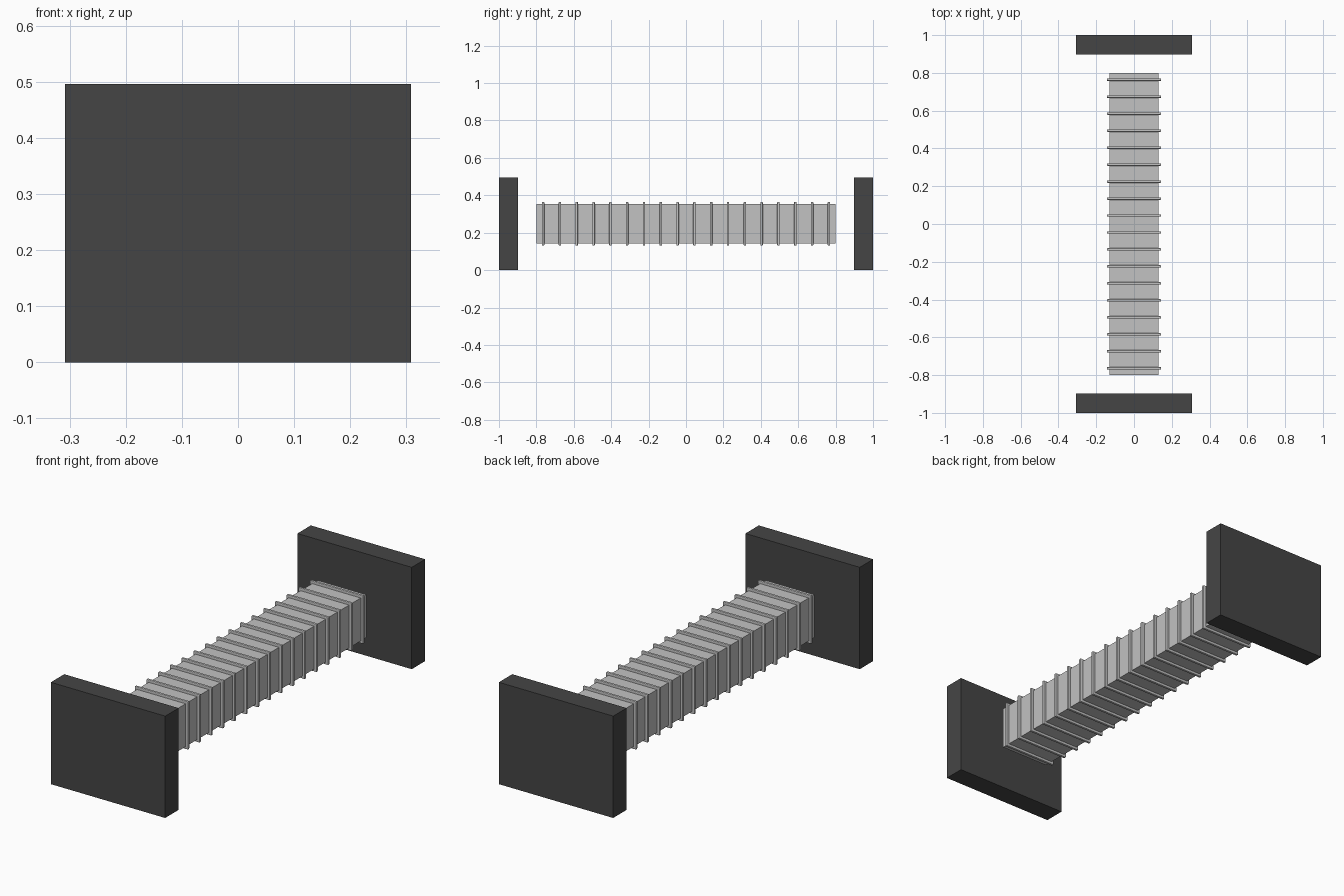
import bpy
import bmesh
from mathutils import Matrix

cube = bpy.data.objects.get("Cube")
if cube:
    bpy.data.objects.remove(cube, do_unlink=True)

MID_Z = 0.248


def make_material(name, value):
    mat = bpy.data.materials.new(name)
    mat.use_nodes = True
    colour = (value, value, value, 1)
    mat.diffuse_color = colour
    mat.node_tree.nodes["Principled BSDF"].inputs["Base Color"].default_value = colour
    return mat


def make_box(name, size, y, mat, bevel=0):
    bm = bmesh.new()
    bmesh.ops.create_cube(bm, size=1, matrix=Matrix.Diagonal((*size, 1)))
    mesh = bpy.data.meshes.new(name)
    bm.to_mesh(mesh)
    bm.free()
    mesh.materials.append(mat)
    obj = bpy.data.objects.new(name, mesh)
    obj.location = (0, y, MID_Z)
    bpy.context.collection.objects.link(obj)
    if bevel:
        mod = obj.modifiers.new("rounded_edges", "BEVEL")
        mod.width = bevel
        mod.segments = 2
    return obj


dark = make_material("dark_grey", 0.06)
light = make_material("light_grey", 0.54)

# End plates
plate_depth = 0.103
for name, side in (("front_plate", -1), ("back_plate", 1)):
    make_box(name, (0.616, plate_depth, 2 * MID_Z), side * (1 - plate_depth / 2), dark)

# Rectangular sleeve floating between the plates
make_box("sleeve", (0.262, 1.6, 0.209), 0, light)

# Evenly spaced ribs around the sleeve
rib_count = 18
first_y = -0.764
step = -2 * first_y / (rib_count - 1)
for i in range(rib_count):
    make_box(f"rib_{i + 1}", (0.288, 0.013, 0.234), first_y + i * step, light, 0.004)
